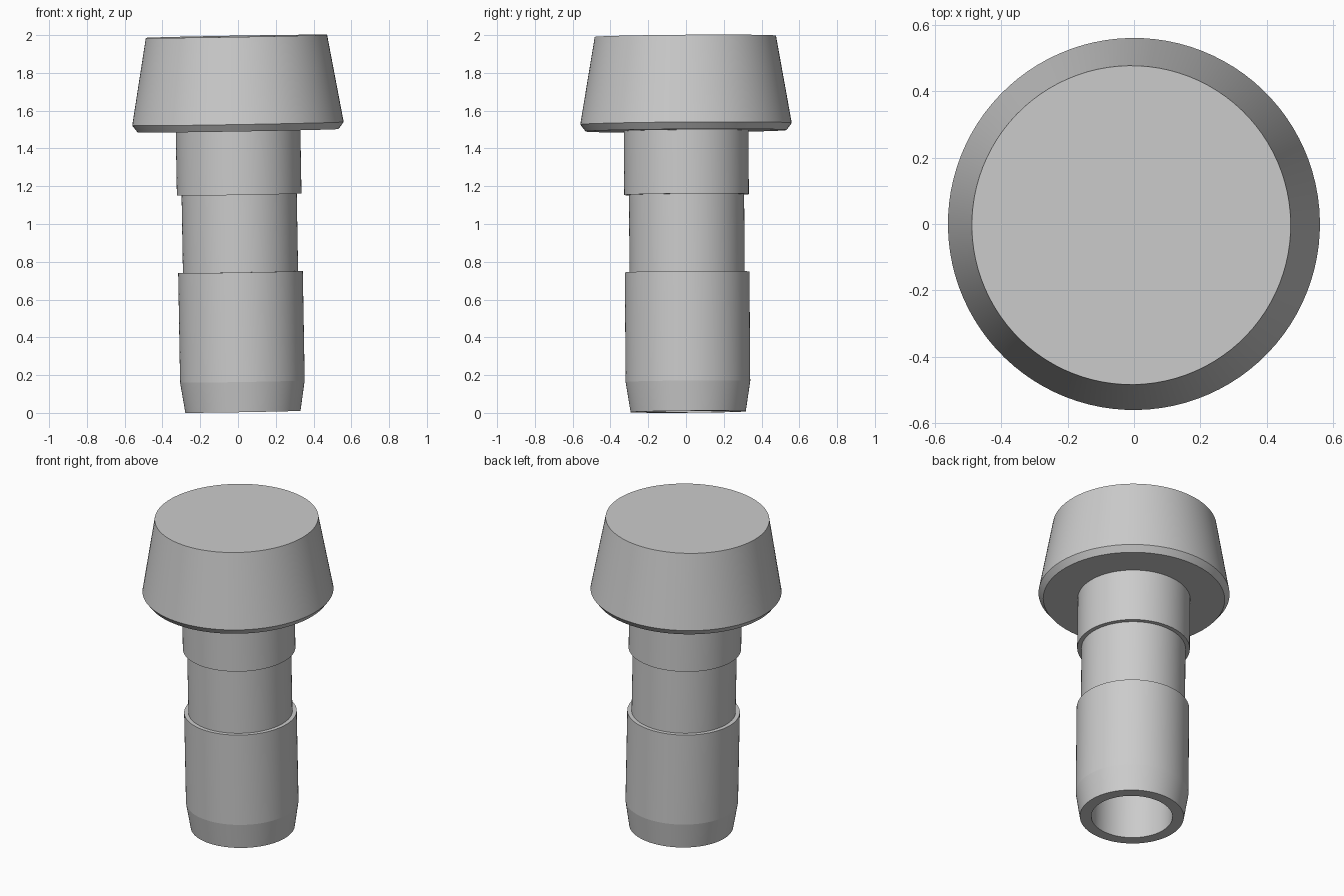
import bpy
import bmesh
from math import pi, radians
from mathutils import Matrix, Vector

cube = bpy.data.objects.get("Cube")
if cube:
    bpy.data.objects.remove(cube, do_unlink=True)

SIDES = 96

grey = bpy.data.materials.new("plain grey")
grey.use_nodes = True
colour = (0.6, 0.6, 0.6, 1)
grey.diffuse_color = colour
grey.node_tree.nodes["Principled BSDF"].inputs["Base Color"].default_value = colour

# Radius and height pairs, from the blind end of the bore to the top of the head
profile = [
    (0, 1.3), (0.238, 1.3), (0.238, 0),    # bore
    (0.305, 0), (0.33, 0.16),              # tapered tip
    (0.33, 0.74), (0.305, 0.74),           # lower sleeve
    (0.305, 1.15), (0.33, 1.15),           # recessed neck
    (0.33, 1.488), (0.532, 1.488),         # collar and head underside
    (0.56, 1.525), (0.48, 1.988), (0, 1.988),  # tapered head
]


def lathe(name, points, material):
    """Revolve a profile about z into a closed solid."""
    bm = bmesh.new()
    verts = [bm.verts.new((r, 0, z)) for r, z in points]
    edges = [bm.edges.new(pair) for pair in zip(verts, verts[1:])]
    bmesh.ops.spin(bm, geom=verts + edges, cent=(0, 0, 0), axis=(0, 0, 1),
                   angle=2 * pi, steps=SIDES)
    bmesh.ops.remove_doubles(bm, verts=bm.verts, dist=1e-4)
    bmesh.ops.recalc_face_normals(bm, faces=bm.faces)
    mesh = bpy.data.meshes.new(name)
    bm.to_mesh(mesh)
    bm.free()
    mesh.materials.append(material)
    obj = bpy.data.objects.new(name, mesh)
    bpy.context.collection.objects.link(obj)
    return obj


plug = lathe("hollow_plug", profile, grey)

# Slight lean of the whole plug towards -x and -y
lean = Vector((-0.0172, -0.0075, 1)).to_track_quat('Z', 'Y').to_matrix().to_4x4()
plug.matrix_world = Matrix.Translation((0.026, 0.0115, 0.006)) @ lean

bpy.ops.object.select_all(action='DESELECT')
plug.select_set(True)
bpy.context.view_layer.objects.active = plug
bpy.ops.object.shade_smooth_by_angle(angle=radians(8))
